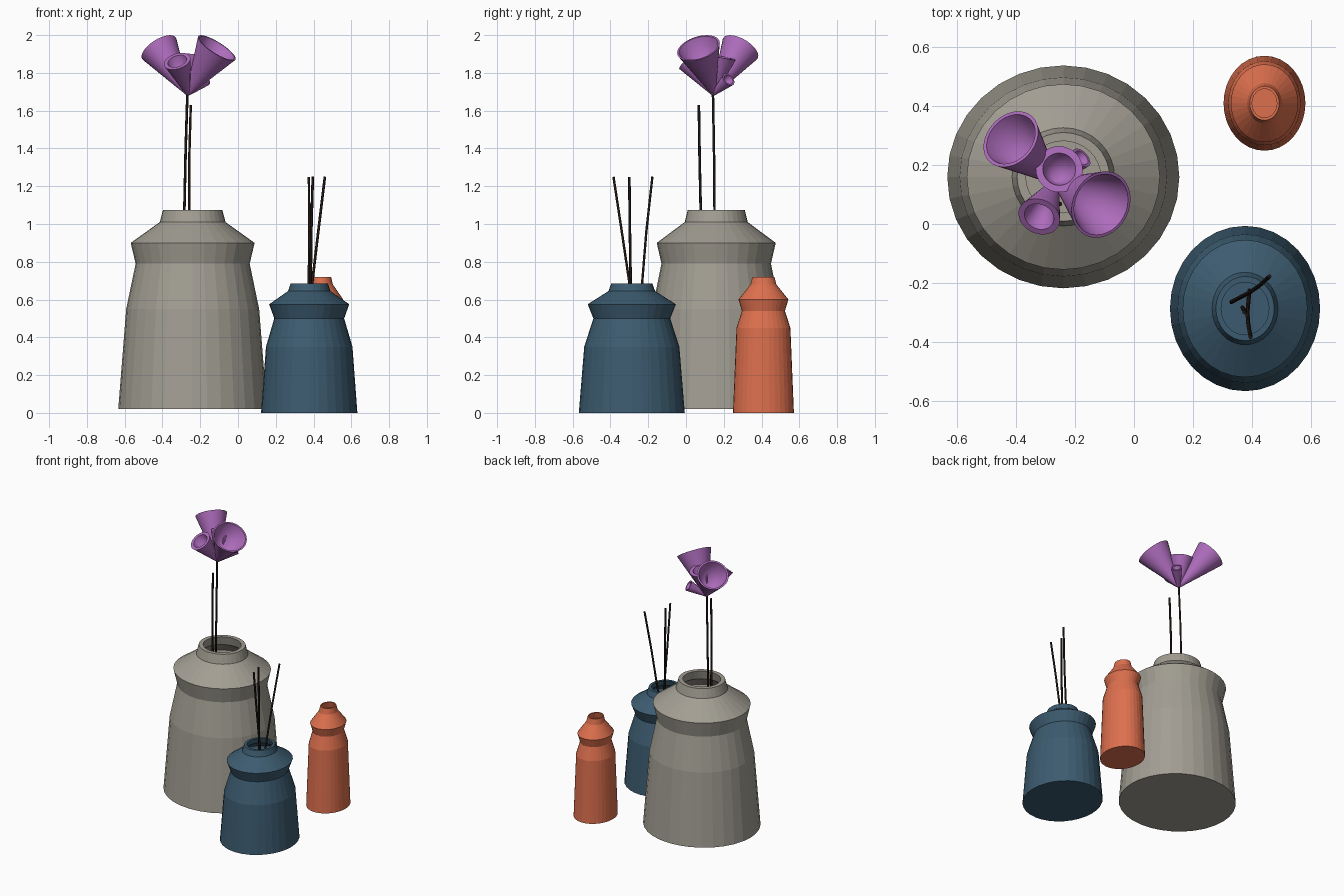
import bpy, bmesh, math
from mathutils import Vector, Matrix

if "Cube" in bpy.data.objects:
    bpy.data.objects.remove(bpy.data.objects["Cube"])


def material(name, rgb):
    m = bpy.data.materials.new(name)
    m.diffuse_color = (*rgb, 1)
    m.use_nodes = True
    m.node_tree.nodes["Principled BSDF"].inputs["Base Color"].default_value = m.diffuse_color
    return m


GREY = material("stone_grey", (0.36, 0.34, 0.29))
BLUE = material("deep_blue", (0.045, 0.105, 0.16))
ORANGE = material("terracotta", (0.72, 0.16, 0.075))
PURPLE = material("petal_purple", (0.42, 0.15, 0.50))
BROWN = material("twig_brown", (0.015, 0.009, 0.007))


def lathe(name, profile, segments, mat, matrix):
    """Revolve (radius, z) points; radius 0 becomes a pole."""
    bm = bmesh.new()
    rings = []
    for r, z in profile:
        if r == 0:
            rings.append([bm.verts.new((0, 0, z))] * segments)
        else:
            rings.append([bm.verts.new((r * math.cos(2 * math.pi * i / segments),
                                        r * math.sin(2 * math.pi * i / segments), z))
                          for i in range(segments)])
    for a, b in zip(rings, rings[1:]):
        for i in range(segments):
            j = (i + 1) % segments
            bm.faces.new(list(dict.fromkeys((a[i], a[j], b[j], b[i]))))
    bm.transform(matrix)
    bmesh.ops.recalc_face_normals(bm, faces=bm.faces[:])
    me = bpy.data.meshes.new(name)
    bm.to_mesh(me)
    bm.free()
    ob = bpy.data.objects.new(name, me)
    bpy.context.collection.objects.link(ob)
    me.materials.append(mat)
    return ob


def vase(name, x, y, stretch, outer, wall, mat):
    # hollow body: outer wall up, over the rim, inner wall down to the floor
    inner = [(r - wall, z) for r, z in reversed(outer[1:])]
    floor = outer[0][1] + wall
    inner.append((outer[0][0] - wall, floor))
    profile = [(0, outer[0][1])] + outer + inner + [(0, floor)]
    lathe(name, profile, 32, mat,
          Matrix.Translation((x, y, 0)) @ Matrix.Diagonal((1, stretch, 1, 1)))


vase("large_vase", -0.24, 0.16, 0.96,
     [(0.394, 0.02), (0.352, 0.55), (0.302, 0.79), (0.328, 0.90),
      (0.174, 1.01), (0.157, 1.075)], 0.03, GREY)
vase("medium_vase", 0.377, -0.287, 1.10,
     [(0.255, 0.0), (0.229, 0.35), (0.185, 0.50), (0.212, 0.575),
      (0.112, 0.645), (0.099, 0.685)], 0.018, BLUE)
vase("small_vase", 0.443, 0.41, 1.16,
     [(0.139, 0.0), (0.123, 0.45), (0.098, 0.54), (0.114, 0.60),
      (0.059, 0.68), (0.05, 0.72)], 0.008, ORANGE)


def twig(name, points, radius=0.007):
    cu = bpy.data.curves.new(name, 'CURVE')
    cu.dimensions = '3D'
    cu.bevel_depth = radius
    cu.bevel_resolution = 1
    cu.use_fill_caps = True
    sp = cu.splines.new('POLY')
    sp.points.add(len(points) - 1)
    for p, co in zip(sp.points, points):
        p.co = (*co, 1)
    cu.materials.append(BROWN)
    bpy.context.collection.objects.link(bpy.data.objects.new(name, cu))


# stems in the large vase
twig("flower_stem", [(-0.295, 0.16, 0.35), (-0.284, 0.151, 1.07),
                     (-0.277, 0.148, 1.4), (-0.267, 0.142, 1.72)])
twig("bare_stem", [(-0.27, 0.10, 0.35), (-0.259, 0.078, 1.07),
                   (-0.258, 0.072, 1.35), (-0.25, 0.068, 1.63)])
# twigs in the medium vase
twig("twig_right", [(0.33, -0.265, 0.22), (0.393, -0.232, 0.69),
                    (0.425, -0.21, 0.96), (0.46, -0.178, 1.25)])
twig("twig_front", [(0.392, -0.225, 0.22), (0.385, -0.30, 0.69),
                    (0.388, -0.34, 0.96), (0.396, -0.384, 1.25)])
twig("twig_middle", [(0.368, -0.283, 0.22), (0.374, -0.293, 0.69),
                     (0.378, -0.297, 0.96), (0.375, -0.30, 1.25)])

# trumpet blossoms sharing one base point: mouth centre, mouth radius, lip width
BASE = Vector((-0.265, 0.145, 1.69))
BLOSSOMS = [("blossom_left", (-0.418, 0.288, 1.93), 0.106, 0.012),
            ("blossom_right", (-0.112, 0.066, 1.932), 0.117, 0.010),
            ("blossom_front", (-0.322, 0.025, 1.862), 0.073, 0.021),
            ("blossom_top", (-0.254, 0.186, 1.885), 0.08, 0.024),
            ("blossom_small", (-0.178, 0.225, 1.765), 0.038, 0.010)]
for name, mouth, r, lip in BLOSSOMS:
    axis = Vector(mouth) - BASE
    h = axis.length
    rot = axis.to_track_quat('Z', 'Y').to_matrix().to_4x4()
    ob = lathe(name, [(0, 0), (0.012, 0), (r, h), (r - lip, h), (0, 0.04)],
               32, PURPLE, Matrix.Translation(BASE) @ rot)
    bpy.context.view_layer.objects.active = ob
    ob.select_set(True)
    bpy.ops.object.shade_smooth_by_angle(angle=math.radians(30))
    ob.select_set(False)
